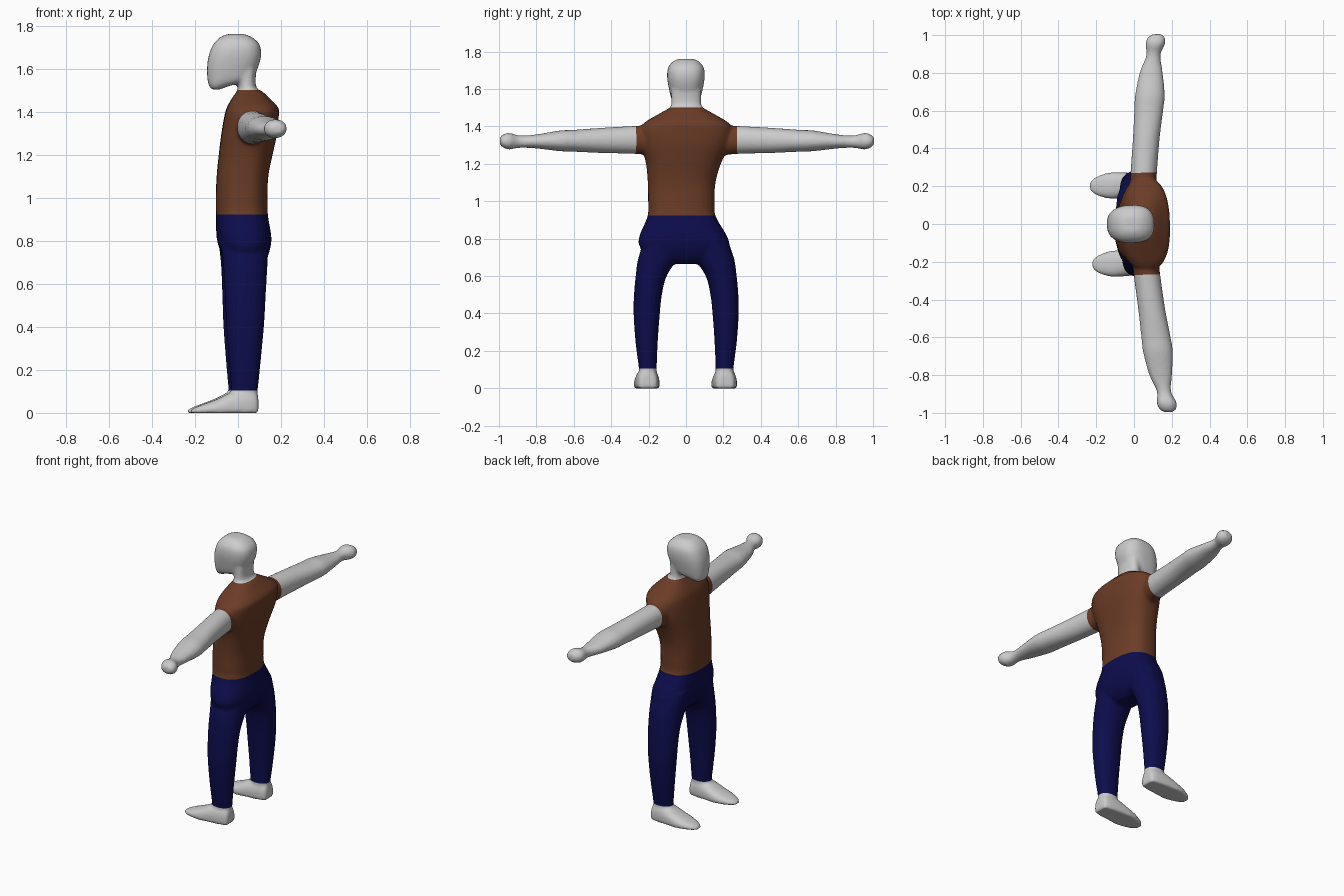
import bpy, bmesh, math
from mathutils import Matrix, Vector

if "Cube" in bpy.data.objects:
    bpy.data.objects.remove(bpy.data.objects["Cube"])


def material(name, rgb):
    m = bpy.data.materials.new(name)
    m.diffuse_color = (*rgb, 1)
    m.use_nodes = True
    m.node_tree.nodes["Principled BSDF"].inputs["Base Color"].default_value = m.diffuse_color
    return m


def spline(rows, steps=4):
    """Smoothly interpolate the rows of a loft."""
    out = []
    for i in range(len(rows) - 1):
        a, b = rows[i], rows[i + 1]
        p = rows[max(i - 1, 0)]
        n = rows[min(i + 2, len(rows) - 1)]
        for s in range(steps):
            t = s / steps
            out.append([0.5 * (2 * q + (r - o) * t + (2 * o - 5 * q + 4 * r - w) * t * t
                               + (3 * q - o - 3 * r + w) * t ** 3)
                        for o, q, r, w in zip(p, a, b, n)])
    return out + [list(rows[-1])]


def loft(bm, axis, rows, power=2.3, side=1, floor=False, n=40):
    """Rows are (position on axis, a0, a1, b0, b1); side=-1 mirrors in y."""
    rings = []
    for t, a0, a1, b0, b1 in spline(rows):
        ring = []
        for k in range(n):
            c, s = math.cos(math.tau * k / n), math.sin(math.tau * k / n)
            a = (a0 + a1) / 2 + (a1 - a0) / 2 * math.copysign(abs(c) ** (2 / power), c)
            b = (b0 + b1) / 2 + (b1 - b0) / 2 * math.copysign(abs(s) ** (2 / power), s)
            p = {'x': (t, a, b), 'y': (a, t, b), 'z': (a, b, t)}[axis]
            z = max(p[2], 0) if floor else p[2]
            ring.append(bm.verts.new((p[0], p[1] * side, z)))
        rings.append(ring)
    faces = [bm.faces.new(rings[0]), bm.faces.new(rings[-1])]
    for r, q in zip(rings, rings[1:]):
        for k in range(n):
            j = (k + 1) % n
            faces.append(bm.faces.new((r[k], r[j], q[j], q[k])))
    bmesh.ops.recalc_face_normals(bm, faces=faces)


bm = bmesh.new()
# torso and hips
loft(bm, 'z', [(.665, -.03, .09, -.08, .08), (.70, -.06, .125, -.19, .18),
               (.76, -.085, .148, -.25, .23), (.82, -.10, .154, -.248, .215),
               (.92, -.103, .138, -.206, .158), (1.0, -.104, .136, -.203, .152),
               (1.1, -.10, .14, -.205, .157), (1.2, -.09, .16, -.215, .185),
               (1.3, -.077, .182, -.24, .23), (1.38, -.063, .189, -.25, .245),
               (1.42, -.052, .187, -.225, .225), (1.46, -.03, .15, -.16, .16),
               (1.5, -.002, .108, -.088, .088)], 2.5)
# neck
loft(bm, 'z', [(1.44, -.01, .11, -.09, .09), (1.5, -.003, .092, -.084, .084),
               (1.53, 0, .082, -.08, .08), (1.6, 0, .085, -.08, .08)])
# head
loft(bm, 'z', [(z, a, b, -w, w) for z, a, b, w in [
    (1.503, -.122, -.088, .04), (1.522, -.135, -.035, .06), (1.55, -.142, .06, .077),
    (1.6, -.144, .09, .09), (1.65, -.139, .106, .099), (1.69, -.127, .107, .1),
    (1.72, -.111, .096, .093), (1.747, -.083, .065, .07), (1.762, -.05, .03, .04)]], 2.6)
for side in (1, -1):
    # arm with hand
    loft(bm, 'y', [(.15, -.02, .12, 1.24, 1.41), (.27, -.01, .13, 1.253, 1.403),
                   (.45, .008, .15, 1.258, 1.393), (.6, .02, .174, 1.265, 1.382),
                   (.68, .027, .184, 1.268, 1.378), (.8, .055, .177, 1.282, 1.358),
                   (.89, .093, .168, 1.286, 1.351), (.95, .09, .196, 1.277, 1.366),
                   (.985, .104, .193, 1.288, 1.356), (1.001, .13, .175, 1.305, 1.34)],
         2.1, side)
    # leg
    loft(bm, 'z', [(.82, -.09, .14, .02, .21), (.7, -.075, .133, .045, .255),
                   (.6, -.069, .126, .105, .27), (.5, -.065, .12, .13, .279),
                   (.4, -.061, .114, .141, .281), (.25, -.05, .1, .152, .271),
                   (.1, -.037, .085, .158, .252), (.04, -.03, .08, .16, .25)], 2.2, side)
    # foot, flat on the ground
    loft(bm, 'x', [(x, .207 - w, .207 + w, -.4 * h, h) for x, w, h in [
        (-.228, .022, .014), (-.205, .043, .026), (-.15, .064, .047), (-.1, .07, .066),
        (-.03, .066, .1), (.03, .06, .11), (.075, .05, .1), (.088, .036, .075)]],
        2.4, side, floor=True)

mesh = bpy.data.meshes.new("body")
bm.to_mesh(mesh)
bm.free()
body = bpy.data.objects.new("body", mesh)
bpy.context.collection.objects.link(body)

# fuse the parts into one smooth skin
remesh = body.modifiers.new("fuse", 'REMESH')
remesh.mode = 'VOXEL'
remesh.voxel_size = 0.009
smooth = body.modifiers.new("soften", 'SMOOTH')
smooth.factor, smooth.iterations = 0.5, 7
fused = bpy.data.meshes.new_from_object(
    body.evaluated_get(bpy.context.evaluated_depsgraph_get()))
body.modifiers.clear()
body.data = fused
fused.name = "body"
fused.materials.clear()
for m in (material("light grey skin", (.6, .6, .6)),
          material("brown shirt", (.15, .046, .02)),
          material("navy trousers", (.004, .004, .075))):
    fused.materials.append(m)

# cut clean colour borders at ankles, waist, collar and sleeves
ANKLE, WAIST, COLLAR, SLEEVE = .105, .923, 1.502, .27
bm = bmesh.new()
bm.from_mesh(fused)
for co, no in [((0, 0, z), (0, 0, 1)) for z in (ANKLE, WAIST, COLLAR)] + \
              [((0, y, 0), (0, 1, 0)) for y in (SLEEVE, -SLEEVE)]:
    near = [f for f in bm.faces if co[2] > 0 or f.calc_center_median().z > 1.1]
    geom = list({v for f in near for v in f.verts}) + list({e for f in near for e in f.edges}) + near
    bmesh.ops.bisect_plane(bm, geom=geom, plane_co=co, plane_no=no)
for f in bm.faces:
    c = f.calc_center_median()
    f.smooth = True
    if c.z < ANKLE or c.z > COLLAR or (abs(c.y) > SLEEVE and c.z > 1.1):
        f.material_index = 0
    else:
        f.material_index = 1 if c.z > WAIST else 2
# the figure is turned very slightly
bmesh.ops.rotate(bm, verts=bm.verts, cent=Vector(), matrix=Matrix.Rotation(math.radians(1.8), 3, 'Z'))
low = min(v.co.z for v in bm.verts)
bmesh.ops.translate(bm, verts=bm.verts, vec=(0, 0, -low))
bm.to_mesh(fused)
bm.free()
